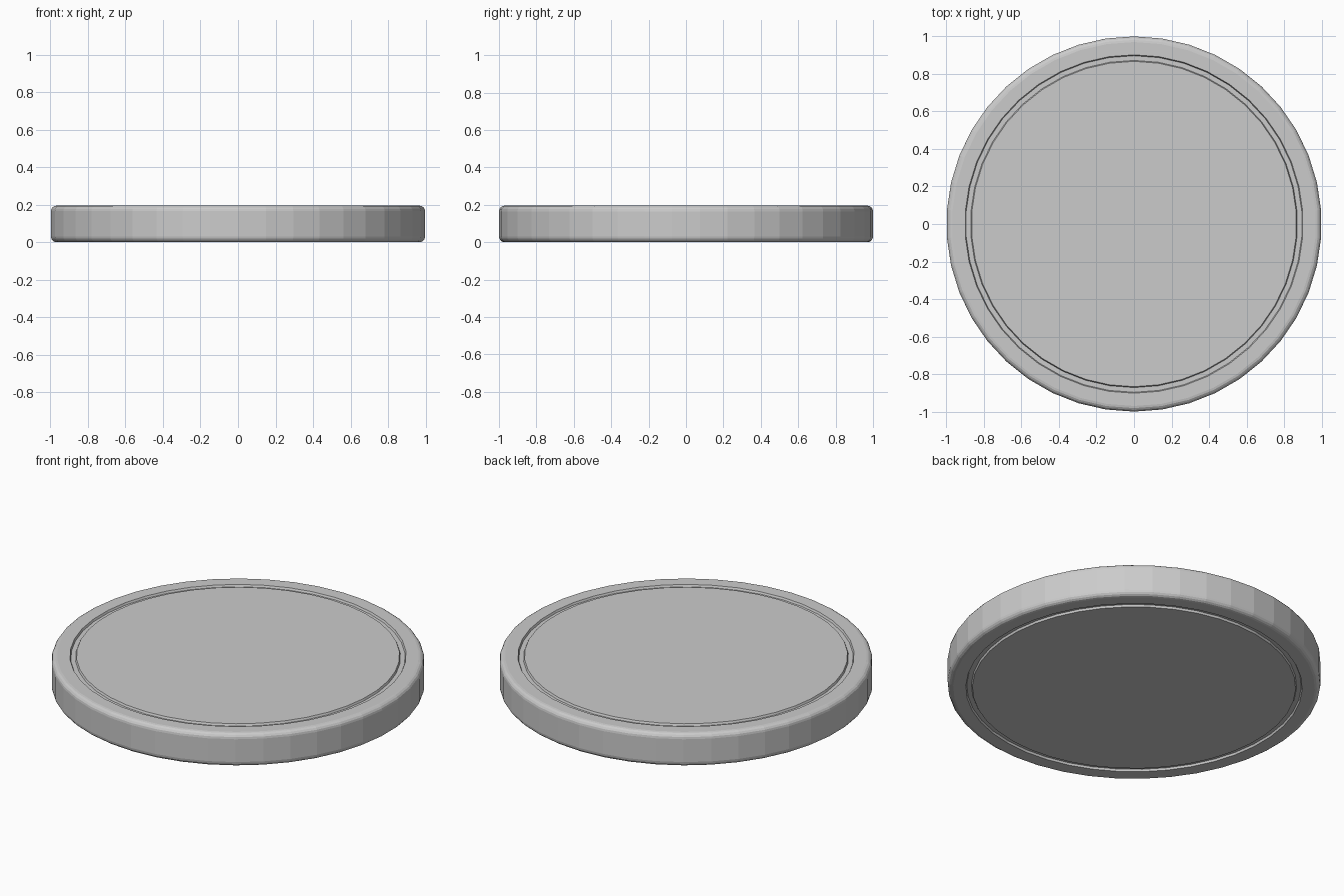
import bpy, bmesh, math

if "Cube" in bpy.data.objects:
    bpy.data.objects.remove(bpy.data.objects["Cube"])

SIDES = 42
H = 0.195          # thickness
B = 0.03           # rounded rim radius
GROOVE = 0.012     # groove depth


def top_half():
    """Half profile (radius, height) from centre out to the rim."""
    pts = [(0.867, H), (0.872, H - GROOVE), (0.897, H - GROOVE), (0.902, H)]
    for i in range(5):
        a = math.radians(90 - 22.5 * i)
        pts.append((1 - B + B * math.cos(a), H - B + B * math.sin(a)))
    return pts


# Round disc with a rounded rim and a thin groove on both faces
upper = top_half()
profile = upper + [(r, H - z) for r, z in reversed(upper)]

bm = bmesh.new()
rings = []
for r, z in profile:
    ring = []
    for i in range(SIDES):
        a = 2 * math.pi * i / SIDES - math.pi / 2
        ring.append(bm.verts.new((r * math.cos(a), r * math.sin(a), z)))
    rings.append(ring)
for a, b in zip(rings, rings[1:]):
    for i in range(SIDES):
        j = (i + 1) % SIDES
        bm.faces.new((a[i], b[i], b[j], a[j]))
bm.faces.new(rings[0])
bm.faces.new(rings[-1][::-1])
bmesh.ops.recalc_face_normals(bm, faces=bm.faces[:])

mesh = bpy.data.meshes.new("round_disc")
bm.to_mesh(mesh)
bm.free()
disc = bpy.data.objects.new("round_disc", mesh)
bpy.context.collection.objects.link(disc)
